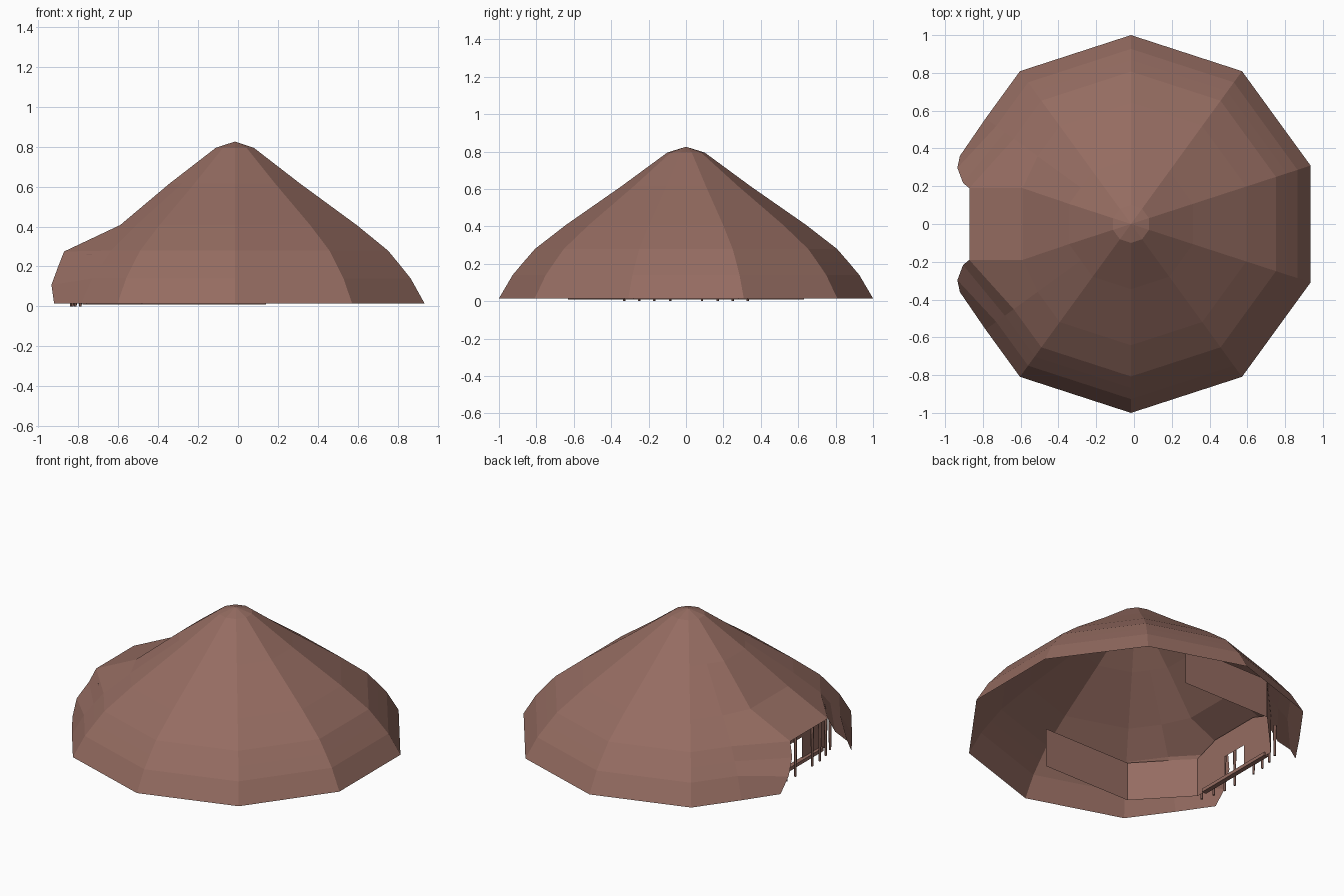
import bpy, bmesh, math
from mathutils import Vector

if "Cube" in bpy.data.objects:
    bpy.data.objects.remove(bpy.data.objects["Cube"])

mat = bpy.data.materials.new("clay_brown")
mat.diffuse_color = (0.30, 0.15, 0.12, 1)
mat.use_nodes = True
mat.node_tree.nodes["Principled BSDF"].inputs["Base Color"].default_value = mat.diffuse_color


def make(name, bm, recalc=True):
    if recalc:
        bmesh.ops.recalc_face_normals(bm, faces=bm.faces)
    me = bpy.data.meshes.new(name)
    bm.to_mesh(me)
    bm.free()
    me.materials.append(mat)
    ob = bpy.data.objects.new(name, me)
    bpy.context.collection.objects.link(ob)
    return ob


# Roof: ten-sided dome-like tent, (radius, height) from the rim upwards
CX = -0.016
profile = [(1.0, 0.015), (0.927, 0.14), (0.868, 0.21), (0.807, 0.28),
           (0.642, 0.408), (0.345, 0.615), (0.10, 0.795)]
# Corners beside the entrance are pulled out into flared door flaps
flap = [(-0.922, 0.36, 0.015), (-0.935, 0.297, 0.108), (-0.905, 0.217, 0.19),
        (-0.872, 0.19, 0.275), (-0.59, 0.19, 0.408)]


def regular(k, row):
    r, z = profile[row]
    a = math.radians(90 + 36 * k)
    return Vector((CX + r * math.cos(a), r * math.sin(a), z))


def corner(k, row):
    if k in (2, 3) and row < len(flap):
        x, y, z = flap[row]
        return Vector((x, y if k == 2 else -y, z))
    return regular(k, row)


bm = bmesh.new()
columns = []
for k in range(10):
    entrance = k == 2
    columns.append([bm.verts.new(corner(k, i)) for i in range(len(profile))])
    get = corner if entrance else regular
    start = 3 if entrance else 0            # nothing below the entrance lintel
    columns.append([None] * start +
                   [bm.verts.new((get(k, i) + get((k + 1) % 10, i)) / 2)
                    for i in range(start, len(profile))])
apex = bm.verts.new((CX, 0, 0.826))
for c in range(20):
    a, b = columns[c], columns[(c + 1) % 20]
    for i in range(len(profile) - 1):
        if a[i] and b[i]:
            bm.faces.new((a[i], b[i], b[i + 1], a[i + 1]))
    bm.faces.new((a[-1], b[-1], apex))
make("roof", bm)

# Inner walls: thin side panels and an entrance wall with a door opening
bm = bmesh.new()


def panel(*pts):
    bm.faces.new([bm.verts.new(p) for p in pts])


B, T, WX = 0.01, 0.26, -0.76
for s in (-1, 1):
    path = [(0.14, 0.63 * s), (-0.48, 0.63 * s), (WX, 0.33 * s)]
    for p, q in zip(path, path[1:]):
        panel((*p, B), (*q, B), (*q, T), (*p, T))
    panel((WX, 0.33 * s, B), (WX, 0.09 * s, B), (WX, 0.09 * s, 0.165),
          (WX, 0.09 * s, 0.315), (WX, 0.17 * s, 0.315), (WX, 0.33 * s, T))
panel((WX, -0.09, 0.165), (WX, 0.09, 0.165), (WX, 0.09, 0.315), (WX, -0.09, 0.315))
bmesh.ops.remove_doubles(bm, verts=bm.verts, dist=0.0005)
make("inner_walls", bm)

# Porch posts: slim tapered stakes under the entrance
for n, (x, y, h) in enumerate([(-0.835, 0.085, 0.28), (-0.83, 0.17, 0.28),
                               (-0.815, 0.25, 0.24), (-0.79, 0.33, 0.20)]):
    for s in (-1, 1):
        bm = bmesh.new()
        bmesh.ops.create_cone(bm, cap_ends=True, segments=5, radius1=0.007,
                              radius2=0.011, depth=h)
        bmesh.ops.translate(bm, verts=bm.verts, vec=(x, y * s, h / 2))
        make(f"porch_post_{n}_{'left' if s > 0 else 'right'}", bm)

# Threshold beam along the foot of the entrance wall
bm = bmesh.new()
bmesh.ops.create_cube(bm, size=1)
bmesh.ops.scale(bm, verts=bm.verts, vec=(0.03, 0.56, 0.022))
bmesh.ops.translate(bm, verts=bm.verts, vec=(-0.765, 0, 0.021))
make("threshold_beam", bm)
